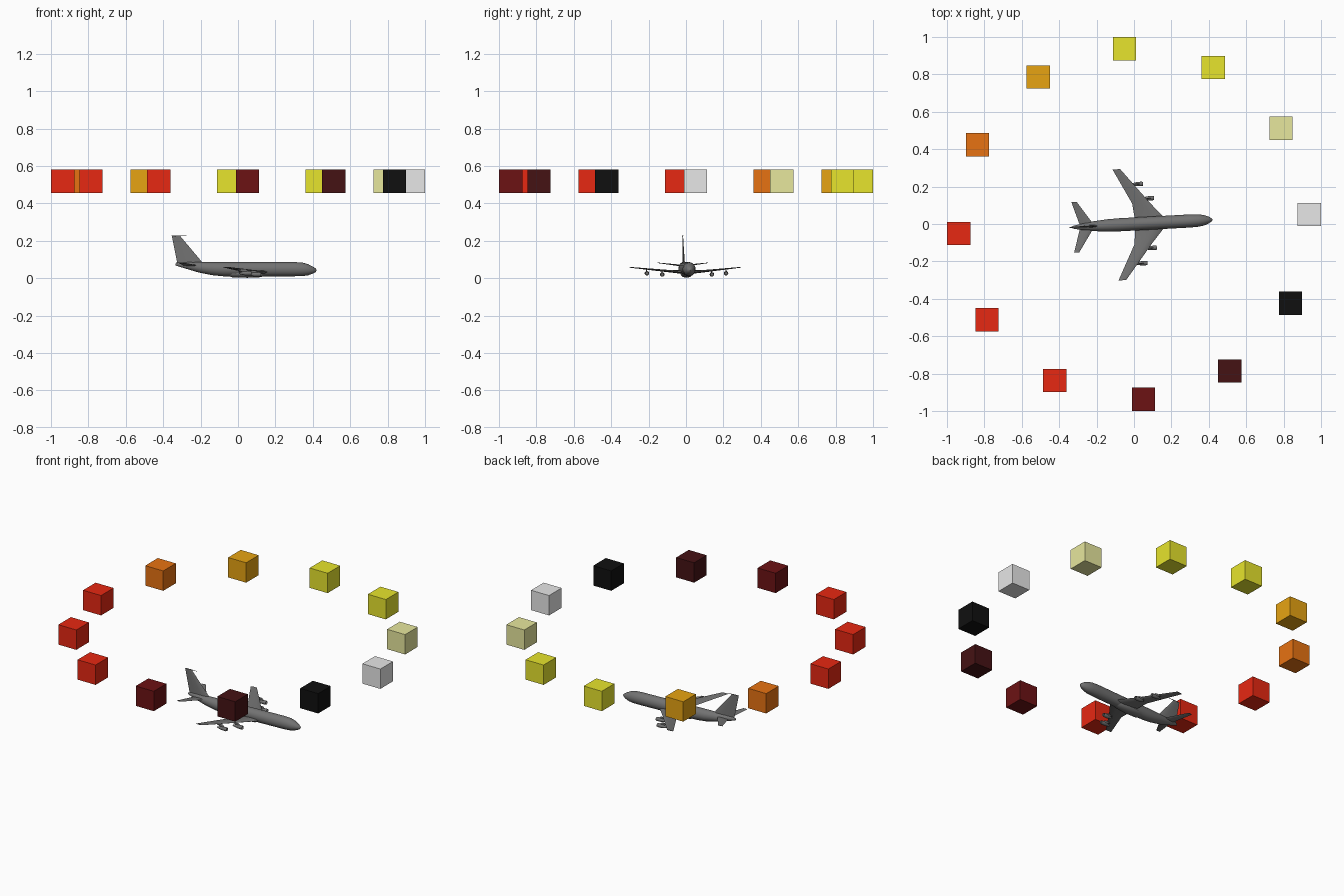
import bpy, bmesh, math
from mathutils import Vector

if "Cube" in bpy.data.objects:
    bpy.data.objects.remove(bpy.data.objects["Cube"])

HEADING = math.radians(3.1)


def material(name, rgb):
    m = bpy.data.materials.new(name)
    m.use_nodes = True
    m.diffuse_color = (*rgb, 1)
    m.node_tree.nodes["Principled BSDF"].inputs["Base Color"].default_value = (*rgb, 1)
    return m


GREY = material("aircraft grey", (0.17, 0.17, 0.17))


def finish(bm, name, mat, mirror=False, smooth=True, turn=HEADING):
    bmesh.ops.recalc_face_normals(bm, faces=bm.faces)
    mesh = bpy.data.meshes.new(name)
    bm.to_mesh(mesh)
    bm.free()
    mesh.materials.append(mat)
    ob = bpy.data.objects.new(name, mesh)
    bpy.context.collection.objects.link(ob)
    ob.rotation_euler.z = turn
    if mirror:
        ob.modifiers.new("Mirror", "MIRROR").use_axis = (False, True, False)
    if smooth:
        bpy.ops.object.select_all(action="DESELECT")
        ob.select_set(True)
        bpy.context.view_layer.objects.active = ob
        bpy.ops.object.shade_smooth_by_angle(angle=math.radians(35))
    return ob


def loft(name, rings, mirror=False):
    """Skin a row of matching cross-sections and cap both ends."""
    bm = bmesh.new()
    rows = [[bm.verts.new(p) for p in ring] for ring in rings]
    n = len(rows[0])
    for a, b in zip(rows, rows[1:]):
        for i in range(n):
            j = (i + 1) % n
            bm.faces.new((a[i], a[j], b[j], b[i]))
    bm.faces.new(rows[0])
    bm.faces.new(rows[-1])
    return finish(bm, name, GREY, mirror)


def body(name, stations, y=0, sides=16, mirror=False):
    """Stations: x, centre z, half width, half height."""
    angles = [math.tau * i / sides for i in range(sides)]
    loft(name, [[Vector((x, y + w * math.cos(a), z + h * math.sin(a))) for a in angles]
                for x, z, w, h in stations], mirror)


def surface(name, sections, upright=False, mirror=False):
    """Sections: leading x, trailing x, span position, offset, thickness."""
    rings = []
    for lead, trail, span, offset, t in sections:
        ring = []
        for f, side in ((0, 0), (.1, .7), (.35, 1), (.7, .6), (1, 0), (.7, -.6), (.35, -1), (.1, -.7)):
            x, d = lead + (trail - lead) * f, offset + side * t / 2
            ring.append(Vector((x, d, span) if upright else (x, span, d)))
        rings.append(ring)
    loft(name, rings, mirror)


# Fuselage and belly fairing
body("fuselage", [
    (-.335, .073, .003, .004), (-.32, .073, .009, .010), (-.27, .067, .018, .019),
    (-.21, .058, .027, .028), (-.14, .051, .033, .035), (-.08, .048, .035, .038),
    (.30, .048, .035, .038), (.345, .047, .033, .036), (.375, .045, .028, .030),
    (.40, .043, .018, .019), (.415, .042, .009, .010), (.421, .042, .002, .002)], sides=20)
body("belly_fairing", [(-.08, .028, .008, .008), (-.03, .025, .028, .021), (.05, .024, .032, .022),
                       (.12, .025, .028, .020), (.17, .028, .008, .008)])

# Wings and tail surfaces
surface("wings", [(.185, .008, .0, .031, .02), (.155, .005, .034, .033, .018),
                  (.09, -.004, .11, .039, .012), (-.058, -.099, .297, .058, .004)], mirror=True)
surface("tailplane", [(-.21, -.287, .0, .066, .010), (-.3, -.328, .135, .082, .003)], mirror=True)
surface("tail_fin", [(-.185, -.325, .075, 0, .014), (-.2, -.328, .095, 0, .012),
                     (-.312, -.355, .228, 0, .004)], upright=True)
body("fin_probe", [(-.345, .226, .003, .003), (-.31, .226, .002, .002), (-.275, .226, .001, .001)], sides=8)

# Engines hung under the wings on pylons
for label, y, front, z, top in (("inner", .133, .115, .020, .041), ("outer", .212, .06, .026, .049)):
    body(label + "_engines", [(front - .066, z, .004, .004), (front - .05, z, .008, .008),
                              (front - .035, z, .011, .011), (front - .008, z, .012, .012),
                              (front, z, .010, .010), (front - .008, z, .008, .008)],
         y=y, sides=12, mirror=True)
    surface(label + "_pylons", [(front - .012, front - .05, z + .008, y, .005),
                                (front - .03, front - .085, top, y, .005)], upright=True, mirror=True)

# Ring of coloured marker cubes
PALETTE = {
    "white": (.8, .8, .8), "pale yellow": (.8, .8, .34), "yellow": (.8, .78, .026),
    "amber": (.8, .37, .006), "orange": (.8, .17, .006), "red": (.8, .021, .006),
    "dark red": (.15, .006, .007), "maroon": (.06, .006, .007), "black": (.005, .005, .005)}
mats = {k: material(k, c) for k, c in PALETTE.items()}
ORDER = ["white", "pale yellow", "yellow", "yellow", "amber", "orange",
         "red", "red", "red", "dark red", "maroon", "black"]
for i, colour in enumerate(ORDER):
    a = HEADING + i * math.tau / 12
    bm = bmesh.new()
    bmesh.ops.create_cube(bm, size=.125)
    cube = finish(bm, f"marker_cube_{i + 1}", mats[colour], smooth=False, turn=0)
    cube.location = (.9385 * math.cos(a), .9385 * math.sin(a), .5175)
